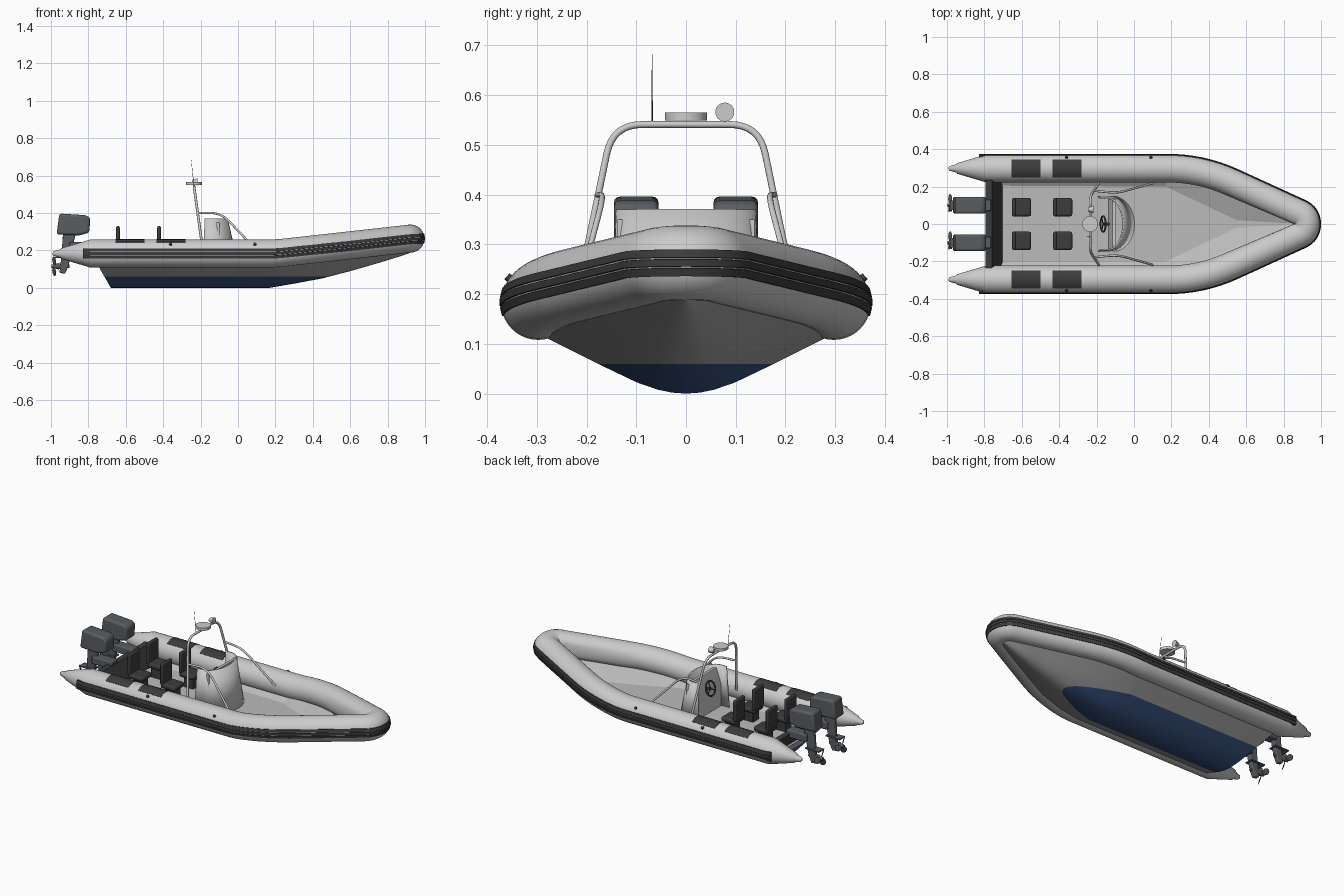
import bpy, bmesh, math
from mathutils import Vector, Matrix

if "Cube" in bpy.data.objects:
    bpy.data.objects.remove(bpy.data.objects["Cube"])

def mat(name, r, g, b):
    m = bpy.data.materials.new(name)
    m.diffuse_color = (r, g, b, 1)
    m.use_nodes = True
    m.node_tree.nodes["Principled BSDF"].inputs["Base Color"].default_value = m.diffuse_color
    return m

DARK = mat("dark_rubber", .045, .045, .047)
ENGINE = mat("engine_grey", .1, .11, .12)
BLUE = mat("bottom_blue", .045, .095, .24)
LIGHT = mat("tube_grey", .72, .73, .74)

def finish(bm, name, material=None, bevel=0, angle=35):
    bmesh.ops.recalc_face_normals(bm, faces=bm.faces[:])
    me = bpy.data.meshes.new(name)
    bm.to_mesh(me)
    bm.free()
    ob = bpy.data.objects.new(name, me)
    bpy.context.collection.objects.link(ob)
    if material:
        me.materials.append(material)
    if bevel:
        b = ob.modifiers.new("bevel", "BEVEL")
        b.width, b.segments, b.limit_method = bevel, 3, "ANGLE"
    bpy.ops.object.select_all(action="DESELECT")
    ob.select_set(True)
    bpy.context.view_layer.objects.active = ob
    bpy.ops.object.shade_smooth_by_angle(angle=math.radians(angle))
    return ob

def loft(name, rings, material=None, closed=True, caps=True, **kw):
    bm = bmesh.new()
    vs = [[bm.verts.new(p) for p in r] for r in rings]
    n = len(rings[0])
    for a, b in zip(vs, vs[1:]):
        for i in range(n if closed else n - 1):
            j = (i + 1) % n
            bm.faces.new((a[i], a[j], b[j], b[i]))
    if caps:
        bm.faces.new(vs[0])
        bm.faces.new(vs[-1])
    return finish(bm, name, material, **kw)

def prism(name, pts, y0, y1, material=None, bevel=0):
    return loft(name, [[(x, y, z) for x, z in pts] for y in (y0, y1)], material, bevel=bevel)

def box(name, x0, x1, y0, y1, z0, z1, material=None, bevel=0):
    return prism(name, [(x0, z0), (x1, z0), (x1, z1), (x0, z1)], y0, y1, material, bevel)

def cyl(name, p, q, r1, r2, material=None, n=24):
    p, q = Vector(p), Vector(q)
    bm = bmesh.new()
    m = Matrix.Translation((p + q) / 2) @ (q - p).to_track_quat("Z", "Y").to_matrix().to_4x4()
    bmesh.ops.create_cone(bm, cap_ends=True, segments=n, radius1=r1, radius2=r2, depth=(q - p).length, matrix=m)
    return finish(bm, name, material)

def fillet(pts, dists, n=8):
    # rounds each inner corner of a polyline
    pts = [Vector(p) for p in pts]
    out = [pts[0]]
    for a, c, b, d in zip(pts, pts[1:], pts[2:], dists):
        s, e = c + (a - c).normalized() * d, c + (b - c).normalized() * d
        for i in range(n + 1):
            t = i / n
            p = s * (1 - t) ** 2 + c * 2 * t * (1 - t) + e * t * t
            if (p - out[-1]).length > 1e-4:
                out.append(p)
    return out + [pts[-1]]

def pipe(name, pts, r, material=None, cyclic=False):
    cu = bpy.data.curves.new(name, "CURVE")
    cu.dimensions, cu.bevel_depth, cu.bevel_resolution, cu.use_fill_caps = "3D", r, 3, True
    sp = cu.splines.new("POLY")
    sp.points.add(len(pts) - 1)
    for s, p in zip(sp.points, pts):
        s.co = (*p, 1)
    sp.use_cyclic_u = cyclic
    ob = bpy.data.objects.new(name, cu)
    bpy.context.collection.objects.link(ob)
    bpy.ops.object.select_all(action="DESELECT")
    ob.select_set(True)
    bpy.context.view_layer.objects.active = ob
    bpy.ops.object.convert(target="MESH")
    ob = bpy.context.object
    if material:
        ob.data.materials.append(material)
    bpy.ops.object.shade_smooth_by_angle(angle=math.radians(50))

def sweep(name, path, section, material=None, scales=None, angle=35):
    # section is (outward, up), carried along the path
    rings = []
    for i, p in enumerate(path):
        t = path[min(i + 1, len(path) - 1)] - path[max(i - 1, 0)]
        o = Vector((t.y, -t.x, 0)).normalized()
        k = scales[i] if scales else 1
        ring = []
        for u, v in section:
            q = p + o * u * k + Vector((0, 0, v * k))
            if q.y * p.y < 0:
                q.y = 0
            ring.append(q)
        rings.append(ring)
    return loft(name, rings, material, angle=angle)

def rise(x):
    return .183 + .08 * max(0, x - .2) / .722

# Inflatable collar with cone ends
R, CY = .075, .297
def collar_path(x0):
    pts = [(x0, -CY, 0), (.36, -CY, 0), (.922, -.04, 0), (.922, .04, 0), (.36, CY, 0), (x0, CY, 0)]
    path = fillet(pts, (.18, .04, .04, .18))
    for p in path:
        p.z = rise(p.x)
    return path
core = collar_path(-.79)
ends = [(-.992, .07), (-.985, .17), (-.95, .3), (-.945, .38)]
path = [Vector((x, -CY, .183)) for x, k in ends] + core + [Vector((x, CY, .183)) for x, k in ends[::-1]]
ks = [k for x, k in ends]
circle = [(R * math.cos(a * math.pi / 20), R * math.sin(a * math.pi / 20)) for a in range(40)]
sweep("collar_tube", path, circle, LIGHT, ks + [1] * len(core) + ks[::-1])

# Ribbed rubbing strake
strake = [(.062, -.027), (.073, -.027), (.077, -.011), (.074, -.010), (.074, -.008), (.078, -.007), (.078, .007),
          (.074, .008), (.074, .010), (.077, .011), (.073, .027), (.062, .027)]
sweep("rubbing_strake", collar_path(-.83), strake, DARK, angle=20)

# Tube patches and valves
arc = [math.radians(52 + 76 * i / 10) for i in range(11)]
patch = [(.0768 * math.cos(a), .0768 * math.sin(a)) for a in arc] + \
        [(.072 * math.cos(a), .072 * math.sin(a)) for a in arc[::-1]]
for s in (-1, 1):
    for x0 in (-.655, -.435):
        sweep("tube_patch", [Vector((x0, s * CY, .183)), Vector((x0 + .155, s * CY, .183))], patch, DARK)
    for x in (-.36, .09):
        cyl("valve", (x, s * .352, .229), (x, s * .36, .236), .008, .008, DARK, 16)

# V hull with painted bottom
stations = [(-.68, .283, 0), (.17, .283, 0), (.3, .272, .022), (.45, .235, .05), (.6, .172, .089),
            (.75, .105, .132), (.88, .045, .172), (.925, .004, .188)]
shape = [(0, 0), (.1, .018), (.2, .07), (.35, .2), (.6, .5), (1, 1)]
rings = []
for i, (x, w, k) in enumerate(stations):
    top = rise(x) - .07
    half = [(x - (.065 * s if i == 0 else 0), w * t, k + (top - k) * s) for t, s in shape]
    rings.append([(a, -b, c) for a, b, c in half[:0:-1]] + half)
hull = loft("hull", rings, None, closed=False, angle=25)
bm = bmesh.new()
bm.from_mesh(hull.data)
bmesh.ops.bisect_plane(bm, geom=bm.verts[:] + bm.edges[:] + bm.faces[:], plane_co=(0, 0, .06), plane_no=(0, 0, 1))
hull.data.materials.append(mat("hull_grey", .42, .42, .42))
hull.data.materials.append(BLUE)
for f in bm.faces:
    f.material_index = int(f.calc_center_median().z < .06)
bm.to_mesh(hull.data)
bm.free()

# Deck with raised bow sides
deck = [(-.755, .205, .24, .12), (.17, .2, .24, .12), (.36, .11, .23, .12), (.55, .02, .185, .125), (.88, .001, .03, .2)]
loft("deck", [[(x, -e, rise(x) - .04), (x, -w, z), (x, w, z), (x, e, rise(x) - .04)] for x, w, e, z in deck],
     mat("deck_grey", .5, .5, .5), closed=False, caps=False, angle=5)

# Raked transom
tran = [(0, .01), (.1, .03), (.24, .1), (.245, .225)]
outline = [(-y, z) for y, z in tran[:0:-1]] + tran
loft("transom", [[(-.677 - .52 * z + d, y, z) for y, z in outline] for d in (0, .035)], DARK)

# Twin outboards
for s in (-1, 1):
    c = s * .1
    prism("engine_cowl", [(-.97, .285), (-.955, .397), (-.81, .388), (-.79, .372), (-.795, .295), (-.85, .28)],
          c - .045, c + .045, ENGINE, .014)
    prism("engine_leg", [(-.935, .3), (-.865, .3), (-.895, .17), (-.905, .12), (-.925, .075), (-.955, .08), (-.945, .16)],
          c - .014, c + .014, ENGINE, .005)
    box("cavitation_plate", -.985, -.89, c - .025, c + .025, .158, .165, ENGINE)
    box("engine_bracket", -.9, -.765, c - .03, c + .03, .2, .245, ENGINE, .006)
    cyl("gearcase", (-.965, c, .115), (-.9, c, .115), .017, .008, ENGINE)
    cyl("propeller_hub", (-.997, c, .115), (-.965, c, .115), .009, .015, ENGINE)
    for k in range(3):
        bm = bmesh.new()
        m = Matrix.Translation((-.983, c, .115)) @ Matrix.Rotation(k * math.tau / 3 + .5, 4, "X") \
            @ Matrix.Translation((0, 0, .034)) @ Matrix.Rotation(.6, 4, "Z") @ Matrix.Diagonal((.003, .018, .026, 1))
        bmesh.ops.create_uvsphere(bm, u_segments=16, v_segments=10, radius=1, matrix=m)
        finish(bm, "propeller_blade", ENGINE)

# Four seats
for x in (-.65, -.43):
    for c in (-.09, .09):
        box("seat_base", x + .02, x + .085, c - .03, c + .03, .115, .185, DARK, .004)
        box("seat_cushion", x, x + .1, c - .049, c + .049, .18, .21, DARK, .012)
        box("seat_back", x - .002, x + .018, c - .049, c + .049, .2, .33, DARK, .008)

# Console shell, dash and wheel
def horseshoe(back, cx, a, b, z):
    mid = [math.radians(-90 + 180 * i / 24) for i in range(25)]
    return [(back, -b, z)] + [(cx + a * math.cos(t), b * math.sin(t), z) for t in mid] + [(back, b, z)]
shell = loft("console_shell", [horseshoe(-.19, -.12, .12, .147, .115), horseshoe(-.178, -.14, .081, .137, .37)],
             closed=False, caps=False)
sol = shell.modifiers.new("wall", "SOLIDIFY")
sol.thickness, sol.offset = .008, 0
prism("dash_panel", [(-.14, .115), (-.14, .25), (-.115, .35), (-.1, .35), (-.1, .115)], -.138, .138)
hub = Vector((-.165, 0, .285))
ax = Vector((1, 0, -.35)).normalized()
up = Vector((.35, 0, 1)).normalized()
rim = [hub + .042 * (up * math.cos(t) + Vector((0, 1, 0)) * math.sin(t)) for t in [math.tau * i / 32 for i in range(32)]]
pipe("wheel_rim", rim, .005, DARK, True)
cyl("wheel_shaft", hub, hub + ax * .04, .009, .009, DARK)
for i in (0, 11, 21):
    pipe("wheel_spoke", [hub, rim[i]], .003, DARK)

# Radar arch with braces
arch = [(-.188, -.218, .2), (-.235, -.147, .541), (-.235, .147, .541), (-.188, .218, .2)]
pipe("radar_arch", fillet(arch, (.06, .06)), .007)
for s in (-1, 1):
    rail = [(-.214, s * .178, .4), (-.09, s * .165, .4), (.1, s * .218, .2)]
    pipe("arch_brace", fillet(rail, (.06,)), .006)

# Mast head equipment
cyl("radar_dome", (-.235, 0, .549), (-.235, 0, .565), .042, .042, None, 40)
cyl("antenna", (-.235, -.068, .54), (-.25, -.068, .682), .0014, .0007, DARK, 8)
cyl("light_stalk", (-.235, .078, .54), (-.235, .078, .56), .004, .004)
cyl("searchlight", (-.245, .078, .566), (-.217, .078, .566), .011, .019, None)
